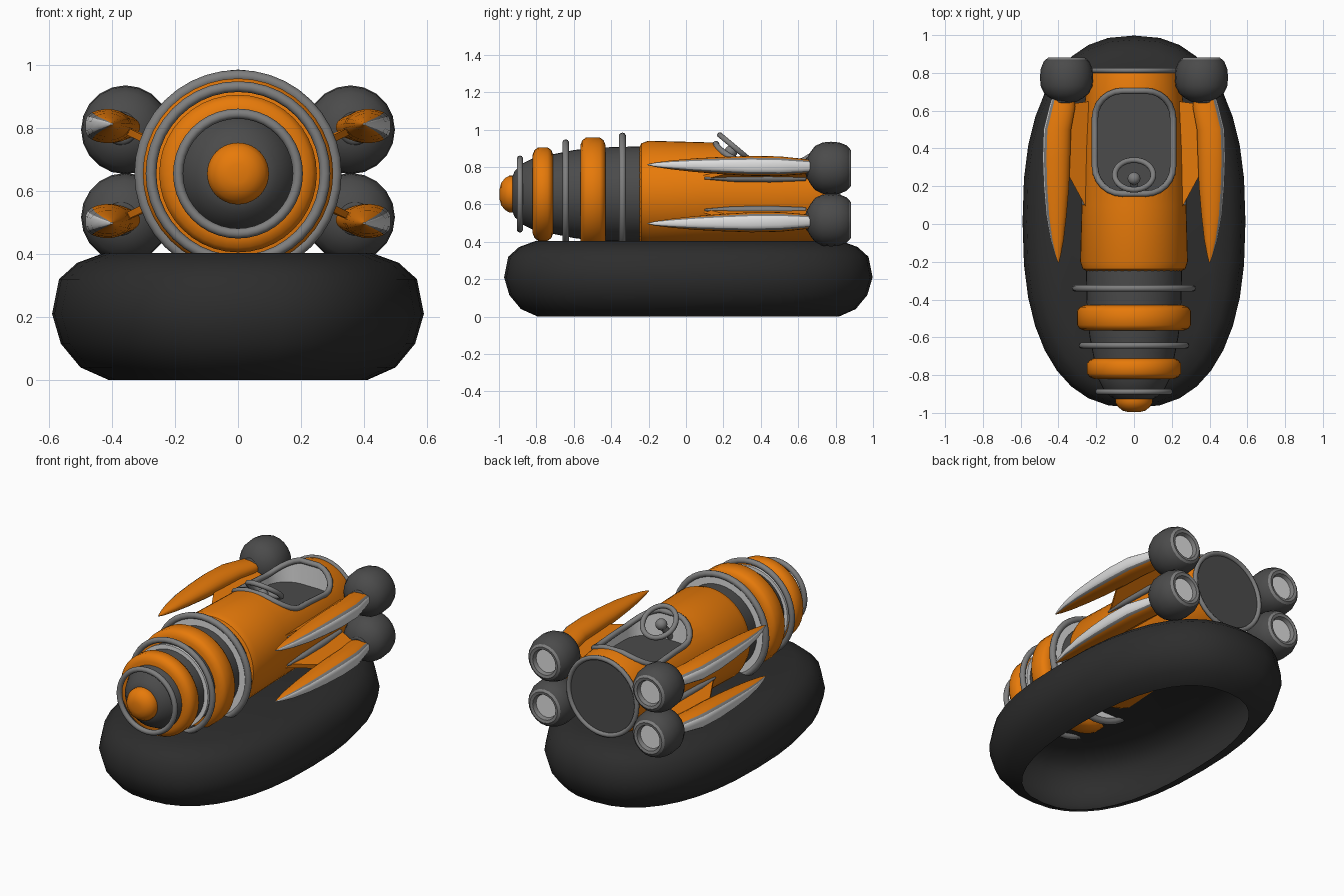
import bpy, bmesh, math
from mathutils import Vector

if "Cube" in bpy.data.objects:
    bpy.data.objects.remove(bpy.data.objects["Cube"])

ZC = 0.655  # height of the hull axis


def mat(name, r, g, b):
    m = bpy.data.materials.new(name)
    m.diffuse_color = (r, g, b, 1)
    m.use_nodes = True
    m.node_tree.nodes["Principled BSDF"].inputs["Base Color"].default_value = m.diffuse_color
    return m


ORANGE = mat("orange paint", 0.80, 0.195, 0.003)
DARK = mat("dark grey", 0.07, 0.07, 0.07)
RUBBER = mat("black rubber", 0.026, 0.026, 0.026)
GREY = mat("mid grey", 0.21, 0.21, 0.21)
LIGHT = mat("light grey", 0.72, 0.72, 0.72)


def finish(ob, angle=35):
    bpy.ops.object.select_all(action='DESELECT')
    ob.select_set(True)
    bpy.context.view_layer.objects.active = ob
    bpy.ops.object.shade_smooth_by_angle(angle=math.radians(angle))
    return ob


def loft(name, rings, mats, caps=(True, True), rule=None, angle=35):
    """Skin a list of equal-length rings; rule(ring, side) gives the material slot."""
    bm = bmesh.new()
    vs = [[bm.verts.new(p) for p in r] for r in rings]
    n = len(rings[0])
    for i in range(len(rings) - 1):
        for j in range(n):
            k = (j + 1) % n
            f = bm.faces.new((vs[i][j], vs[i][k], vs[i + 1][k], vs[i + 1][j]))
            if rule:
                f.material_index = rule(i, j)
    for end, on in zip((0, -1), caps):
        if on:
            f = bm.faces.new(vs[end])
            if rule:
                f.material_index = rule(len(rings) - 1 if end else -1, 0)
    bmesh.ops.recalc_face_normals(bm, faces=bm.faces)
    me = bpy.data.meshes.new(name)
    bm.to_mesh(me)
    bm.free()
    ob = bpy.data.objects.new(name, me)
    bpy.context.collection.objects.link(ob)
    for m in mats:
        me.materials.append(m)
    return finish(ob, angle)


def lathe(name, prof, mats, cx=0, cz=ZC, n=40, **kw):
    """Revolve (y, radius) points round an axis along y."""
    rings = [[(cx + r * math.cos(2 * math.pi * j / n), y, cz + r * math.sin(2 * math.pi * j / n))
              for j in range(n)] for y, r in prof]
    return loft(name, rings, mats, **kw)


def hoop(name, loc, R, r, rot=(math.pi / 2, 0, 0), m=GREY):
    bpy.ops.mesh.primitive_torus_add(location=loc, rotation=rot, major_radius=R, minor_radius=r,
                                     major_segments=40, minor_segments=10)
    ob = bpy.context.object
    ob.name = name
    ob.data.materials.append(m)
    return finish(ob, 60)


def tube(name, pts, radii, m, closed=False):
    cu = bpy.data.curves.new(name, 'CURVE')
    cu.dimensions = '3D'
    sp = cu.splines.new('POLY')
    sp.points.add(len(pts) - 1)
    for p, co, r in zip(sp.points, pts, radii):
        p.co, p.radius = (*co, 1), r
    sp.use_cyclic_u = closed
    cu.bevel_depth, cu.bevel_resolution, cu.use_fill_caps = 1.0, 2, True
    tmp = bpy.data.objects.new(name, cu)
    bpy.context.collection.objects.link(tmp)
    bpy.context.view_layer.update()
    me = bpy.data.meshes.new_from_object(tmp.evaluated_get(bpy.context.evaluated_depsgraph_get()))
    bpy.data.objects.remove(tmp)
    me.materials.clear()
    me.materials.append(m)
    ob = bpy.data.objects.new(name, me)
    bpy.context.collection.objects.link(ob)
    return finish(ob, 60)


# Hover skirt: rounded shell, open underneath, flat deck on top
def oval(a, b, z, n=36, e=2 / 2.4):
    out = []
    for j in range(n):
        c, s = math.cos(2 * math.pi * j / n), math.sin(2 * math.pi * j / n)
        out.append((math.copysign(abs(c) ** e, c) * a, 0.0125 + math.copysign(abs(s) ** e, s) * b, z))
    return out


SKIRT = [(.18, 0), (.09, .04), (.028, .115), (0, .21), (.022, .32), (.08, .372), (.165, .403)]
loft("hover_skirt", [oval(.59 - d, .985 - d, z) for d, z in SKIRT], [RUBBER], caps=(False, True), angle=50)

# Nose, core and orange bands
lathe("nose_core", [(-.93, .09), (-.915, .125), (-.87, .165), (-.81, .195), (-.7, .215),
                    (-.6, .235), (-.5, .248), (-.24, .255)], [DARK])
lathe("nose_cap", [(-.996, .03), (-.988, .06), (-.968, .085), (-.945, .098), (-.925, .098), (-.915, .08)],
      [ORANGE], angle=60)
for i, (y0, y1, r) in enumerate([(-.82, -.71, .25), (-.565, -.43, .302)]):
    lathe(f"nose_band_{i}", [(y0, r - .09), (y0, r - .04), (y0 + .01, r - .015), (y0 + .03, r), (y1 - .03, r),
                             (y1 - .01, r - .015), (y1, r - .04), (y1, r - .09)], [ORANGE], angle=60)
for i, (y, R, r) in enumerate([(-.888, .19, .016), (-.643, .276, .017), (-.34, .31, .019)]):
    hoop(f"nose_hoop_{i}", (0, y, ZC), R, r)
    if i:
        w = .25 if i == 1 else R - .012
        lathe(f"hoop_web_{i}", [(y - .008, w), (y + .008, w)], [LIGHT])

# Main hull with the cockpit cut out
HULL = [(-.25, .25), (-.238, .272), (-.2, .285), (.1, .277), (.4, .271), (.65, .26), (.77, .245), (.812, .232)]


def hull_r(y):
    for (y0, r0), (y1, r1) in zip(HULL, HULL[1:]):
        if y0 <= y <= y1:
            return r0 + (r1 - r0) * (y - y0) / (y1 - y0)
    return .24


def cockpit_outline(hx=.207, y0=.16, y1=.705, c=.145, n=6):
    pts = []
    for q, (sx, cy) in enumerate([(1, y1 - c), (-1, y1 - c), (-1, y0 + c), (1, y0 + c)]):
        for k in range(n + 1):
            a = math.pi / 2 * (q + k / n)
            pts.append((sx * (hx - c) + c * math.cos(a), cy + c * math.sin(a)))
        if q % 2:  # subdivide the long sides
            xe, yb = pts[-1]
            yt = y0 + c if q == 1 else y1 - c
            pts += [(xe, yb + (yt - yb) * t / 5) for t in range(1, 5)]
    return pts


FLOOR = .755
hull = lathe("main_hull", HULL, [ORANGE, LIGHT, DARK], n=48)
outline = cockpit_outline()
cutter = loft("cockpit_cutter", [[(x, y, z) for x, y in outline] for z in (FLOOR, 1.2)], [ORANGE])
mod = hull.modifiers.new("cockpit", 'BOOLEAN')
mod.object, mod.operation, mod.solver = cutter, 'DIFFERENCE', 'EXACT'
bpy.context.view_layer.objects.active = hull
bpy.ops.object.modifier_apply(modifier="cockpit")
bpy.data.objects.remove(cutter)
for p in hull.data.polygons:
    c, nrm = p.center, p.normal
    p.material_index = 0
    if nrm.y > .95 and c.y > .8:
        p.material_index = 2                       # rear bulkhead
    elif abs(c.z - FLOOR) < .002 and nrm.z > .98 and abs(c.x) < .2:
        p.material_index = 2                       # cockpit floor
    elif .15 < c.y < .71 and c.z > FLOOR and abs(nrm.z) < .05:
        p.material_index = 1                       # cockpit walls
finish(hull)
rim = [(x, y, ZC + math.sqrt(hull_r(y) ** 2 - x * x)) for x, y in outline]
rim = [p for i, p in enumerate(rim) if (Vector(p) - Vector(rim[i - 1])).length > .002]
tube("cockpit_rim", rim, [.017] * len(rim), GREY, closed=True)
hoop("rear_hoop", (0, .813, ZC), .233, .014)

# Steering wheel
C, N = Vector((0, .26, .905)), Vector((0, .64, .77)).normalized()
hoop("steering_wheel", C, .102, .015, rot=N.to_track_quat('Z', 'Y').to_euler())
bpy.ops.mesh.primitive_uv_sphere_add(segments=16, ring_count=10, radius=.034, location=C - N * .03)
hub = bpy.context.object
hub.name = "wheel_hub"
hub.data.materials.append(GREY)
finish(hub, 60)
tube("wheel_column", [C - N * .03, C - N * .17], [.022, .022], GREY)

# Thrusters, fins and struts, repeated at four corners
POD = [(.645, .05), (.665, .085), (.69, .118), (.73, .137), (.775, .141), (.82, .137), (.858, .122), (.872, .108),
       (.882, .095), (.878, .078), (.855, .07)]
FIN = [(.67, .375, .06, .036), (.62, .38, .07, .042), (.5, .406, .074, .053), (.35, .411, .074, .054),
       (.2, .411, .068, .047), (.05, .411, .055, .037), (-.08, .407, .036, .024), (-.16, .403, .017, .013),
       (-.205, .40, .003, .003)]  # y, x, half width, half height


def fin_mat(i, j):  # light outer flank edged in grey
    d = min(j + .5, 19.5 - j + 0) if j < 20 else 0
    d = min((j + 1) % 20, 20 - (j + 1) % 20)
    return 1 if d <= 1 else 2 if d == 2 else 0


for sx, side in ((1, "right"), (-1, "left")):
    for sz, level in ((1, "upper"), (-1, "lower")):
        tag = f"{level}_{side}"
        lathe(f"thruster_{tag}", POD, [DARK, GREY, LIGHT], cx=sx * .357, cz=ZC + sz * .139, n=20,
              rule=lambda i, j: 2 if i >= len(POD) - 1 else 1 if i >= 7 else 0)
        hoop(f"thruster_collar_{tag}", (sx * .37, .652, ZC + sz * .143), .042, .012, m=DARK)
        # horn fin with a flattened outer flank
        rings = []
        for y, x, hw, hz in FIN:
            z = ZC + sz * (.147 + .012 * (.67 - y))
            ring = []
            for j in range(20):
                a = 2 * math.pi * (j + .5) / 20
                c, s = math.cos(a), math.sin(a)
                if c > 0:
                    c = min(c, .82 + .18 * c)
                    s = math.copysign(abs(s) ** .62, s)
                ring.append((sx * (x + hw * c), y, z + hz * s))
            rings.append(ring)
        loft(f"fin_{tag}", rings, [ORANGE, LIGHT, GREY], angle=50, rule=fin_mat)
        # swept strut blade from hull to fin
        zi, zo, t = ZC + sz * .085, ZC + sz * .148, .012
        blade = []
        for (xi, yi), (xo, yo) in (((.23, .65), (.38, .63)), ((.25, .08), (.38, .32))):
            blade.append([(sx * xi, yi, zi - t), (sx * xo, yo, zo - t), (sx * xo, yo, zo + t), (sx * xi, yi, zi + t)])
        loft(f"strut_{tag}", blade, [ORANGE])
        tube(f"strut_edge_{tag}", [(sx * x, y, zi) for x, y in ((.27, .1), (.268, .25), (.262, .45), (.252, .64))],
             [.006, .019, .022, .014], GREY)
